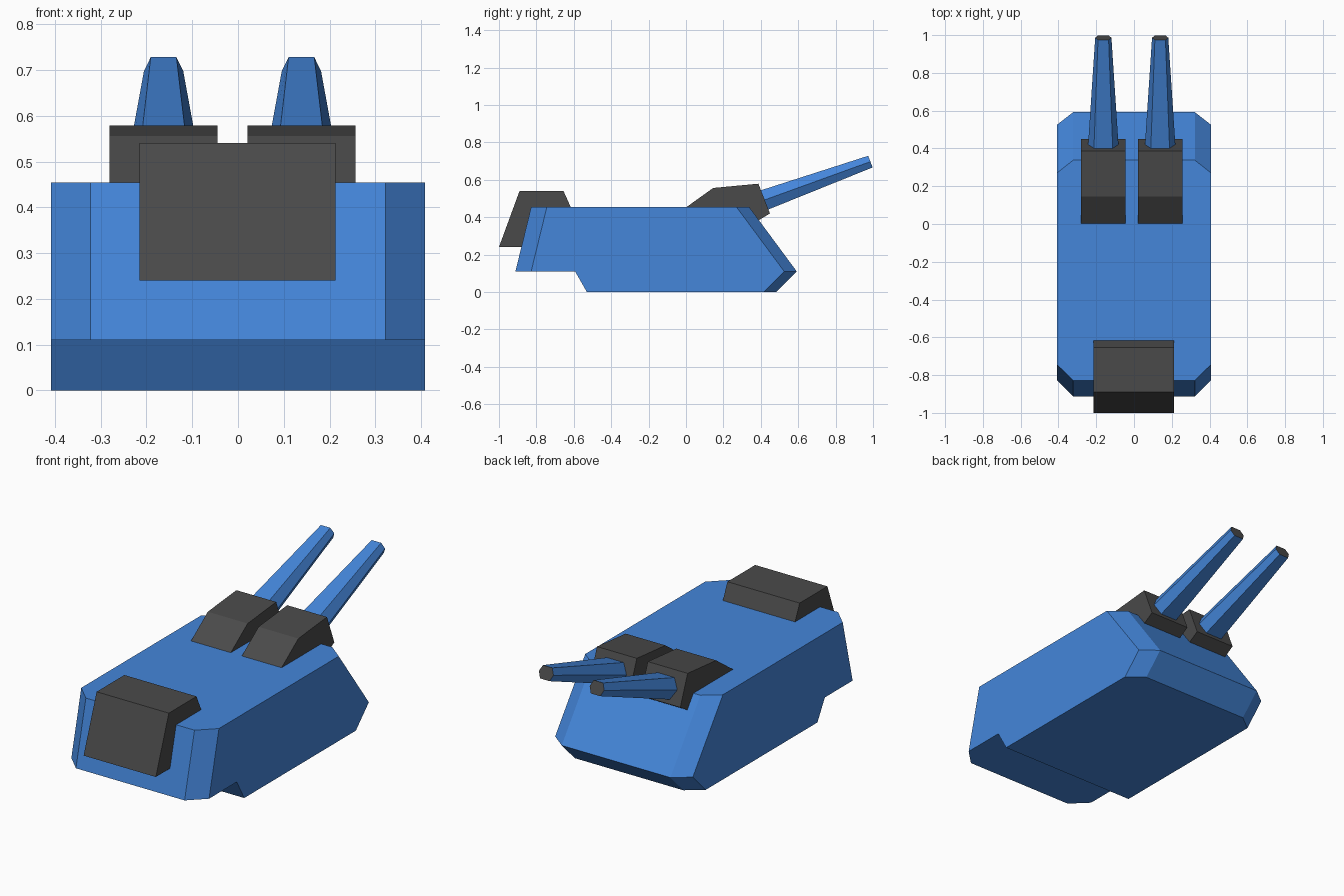
import bpy
import bmesh

if "Cube" in bpy.data.objects:
    bpy.data.objects.remove(bpy.data.objects["Cube"], do_unlink=True)


def make_material(name, color):
    mat = bpy.data.materials.new(name)
    mat.use_nodes = True
    mat.diffuse_color = color
    mat.node_tree.nodes["Principled BSDF"].inputs["Base Color"].default_value = color
    return mat


blue = make_material("blue paint", (0.058, 0.238, 0.70, 1))
grey = make_material("dark grey", (0.068, 0.068, 0.068, 1))


def loft(name, rings, materials, end_material=0):
    """Bridge matching closed rings and cap both ends."""
    bm = bmesh.new()
    loops = [[bm.verts.new(p) for p in ring] for ring in rings]
    n = len(loops[0])
    for a, b in zip(loops, loops[1:]):
        for i in range(n):
            j = (i + 1) % n
            bm.faces.new((a[i], a[j], b[j], b[i]))
    bm.faces.new(loops[0])
    bm.faces.new(loops[-1]).material_index = end_material
    bmesh.ops.recalc_face_normals(bm, faces=bm.faces[:])
    mesh = bpy.data.meshes.new(name)
    bm.to_mesh(mesh)
    bm.free()
    for mat in materials:
        mesh.materials.append(mat)
    obj = bpy.data.objects.new(name, mesh)
    bpy.context.collection.objects.link(obj)
    return obj


def section(x, profile):
    return [(x, y, z) for y, z in profile]


# Hull: full-length middle section, shorter outer sections form the chamfers
middle = [(-0.912, 0.11), (-0.828, 0.454), (0.338, 0.454), (0.592, 0.11),
          (0.482, 0), (-0.53, 0), (-0.593, 0.11)]
outer = [(-0.828, 0.11), (-0.744, 0.454), (0.27, 0.454), (0.525, 0.11),
         (0.415, 0), (-0.53, 0), (-0.593, 0.11)]
loft("hull", [section(-0.408, outer), section(-0.322, middle),
              section(0.322, middle), section(0.408, outer)], [blue])

# Slanted box on the front of the hull
box = [(-1.0, 0.24), (-0.89, 0.54), (-0.655, 0.54), (-0.61, 0.44), (-0.80, 0.24)]
loft("front_box", [section(-0.215, box), section(0.213, box)], [grey])

# Gun housings and tapered six-sided barrels
housing = [(0, 0.452), (0.145, 0.556), (0.387, 0.579), (0.449, 0.42),
           (0.32, 0.342), (0.03, 0.42)]


def barrel_ring(cx, half_width, half_flat, top, mid, bottom):
    return [(cx - half_flat, *top), (cx + half_flat, *top), (cx + half_width, *mid),
            (cx + half_flat, *bottom), (cx - half_flat, *bottom), (cx - half_width, *mid)]


for side, cx in (("right", -0.1625), ("left", 0.1385)):
    loft(side + "_gun_housing",
         [section(cx - 0.118, housing), section(cx + 0.118, housing)], [grey])
    base = barrel_ring(cx, 0.081, 0.050, (0.392, 0.541), (0.411, 0.489), (0.430, 0.437))
    tip = barrel_ring(cx, 0.043, 0.028, (0.974, 0.728), (0.986, 0.697), (0.998, 0.666))
    loft(side + "_barrel", [base, tip], [blue, grey], end_material=1)
